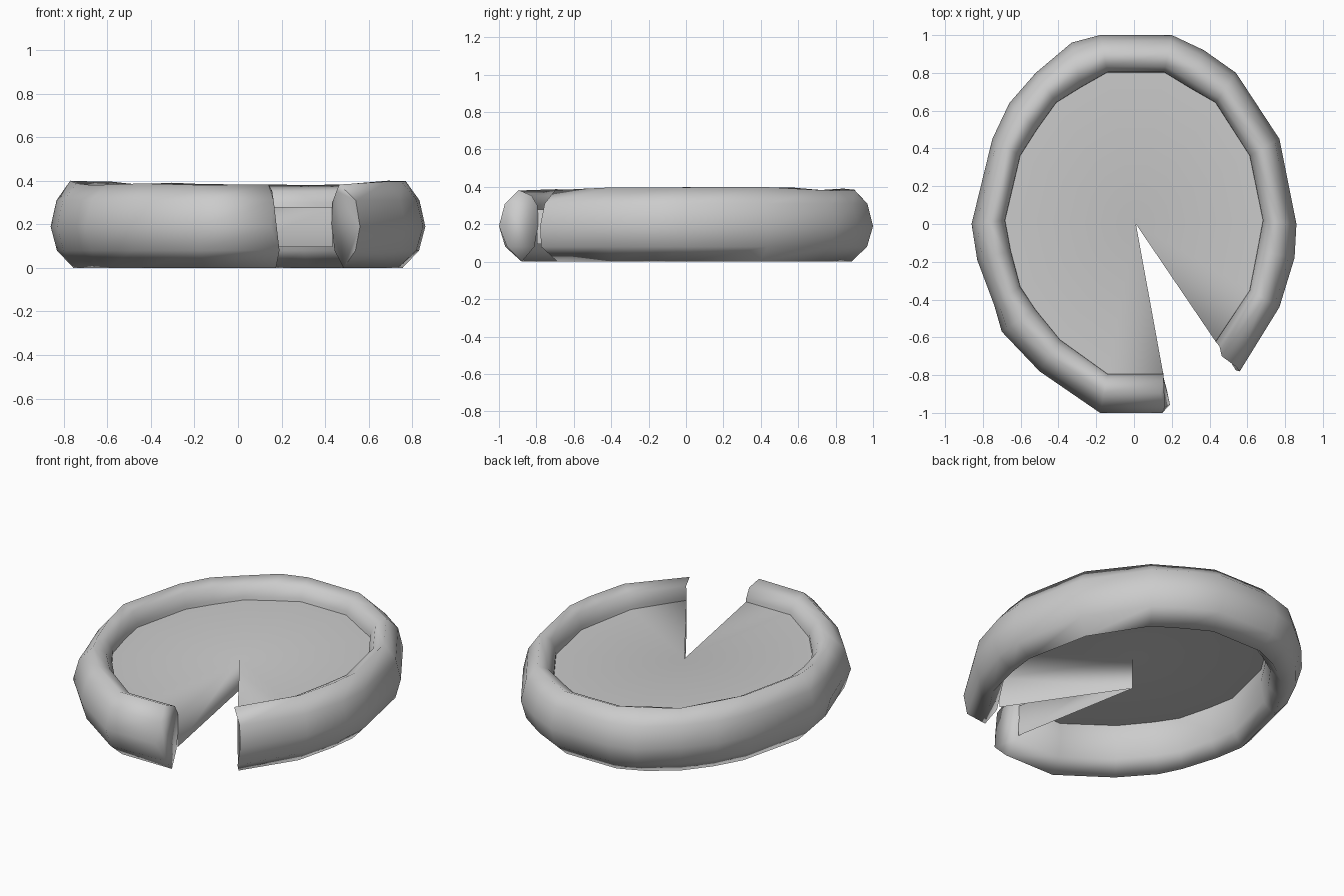
import bpy, bmesh, math, random

if "Cube" in bpy.data.objects:
    bpy.data.objects.remove(bpy.data.objects["Cube"])

random.seed(4)

# Plan stations, clockwise from the left side of the slot: inner x, y, outer x, y
STATIONS = [
    (0.155, -0.79, 0.165, -1.0), (-0.14, -0.79, -0.18, -1.0),
    (-0.39, -0.61, -0.50, -0.78), (-0.52, -0.45, -0.70, -0.57),
    (-0.60, -0.33, -0.74, -0.43), (-0.65, -0.14, -0.83, -0.19),
    (-0.68, 0.02, -0.86, 0.0), (-0.60, 0.36, -0.75, 0.45),
    (-0.51, 0.50, -0.66, 0.64), (-0.41, 0.64, -0.52, 0.80),
    (-0.28, 0.72, -0.33, 0.96), (-0.14, 0.80, -0.18, 1.0),
    (0.16, 0.80, 0.20, 1.0), (0.29, 0.72, 0.37, 0.92),
    (0.43, 0.64, 0.54, 0.80), (0.61, 0.36, 0.77, 0.45),
    (0.68, 0.02, 0.86, 0.0), (0.65, -0.14, 0.85, -0.18),
    (0.61, -0.35, 0.77, -0.44), (0.43, -0.62, 0.56, -0.78),
]
# Rim section: fraction from inner to outer edge, height
SECTION = [(0.5, 0.39), (0.85, 0.31), (1.0, 0.19), (0.84, 0.08),
           (0.42, 0.0), (0.1, 0.08), (0.0, 0.2), (0.02, 0.3), (0.17, 0.36)]


def finish(name, bm, angle):
    mesh = bpy.data.meshes.new(name)
    bm.to_mesh(mesh)
    bm.free()
    obj = bpy.data.objects.new(name, mesh)
    bpy.context.collection.objects.link(obj)
    bpy.ops.object.select_all(action='DESELECT')
    obj.select_set(True)
    bpy.context.view_layer.objects.active = obj
    bpy.ops.object.shade_smooth_by_angle(angle=math.radians(angle))
    return obj


# Puffy rim swept around the open loop, with a slightly uneven crest
bm = bmesh.new()
rings = []
for ix, iy, ox, oy in STATIONS:
    ring = []
    crest = random.uniform(-0.012, 0.012)
    for t, z in SECTION:
        dz = crest if z > 0.35 else 0.0
        ring.append(bm.verts.new((ix + (ox - ix) * t, iy + (oy - iy) * t, z + dz)))
    rings.append(ring)
n = len(SECTION)
for a, b in zip(rings, rings[1:]):
    for i in range(n):
        j = (i + 1) % n
        bm.faces.new((a[i], a[j], b[j], b[i]))
bm.faces.new(rings[0])
bm.faces.new(rings[-1])
# Uneven cut ends beside the slot
for i, dx, dy in ((0, -0.02, 0), (2, -0.015, 0), (3, 0.027, 0.01), (4, 0.015, 0)):
    rings[0][i].co.x += dx
    rings[0][i].co.y += dy
rings[-1][0].co.x -= 0.03
rings[-1][3].co.y -= 0.02
bmesh.ops.recalc_face_normals(bm, faces=bm.faces[:])
finish("rim", bm, 100)

# Flat filling sheet, open underneath, with a wedge slot
bm = bmesh.new()
outline = [(0.01, 0.0)] + [(s[0] + (s[2] - s[0]) * 0.03, s[1] + (s[3] - s[1]) * 0.03)
                           for s in STATIONS]
top = [bm.verts.new((x, y, 0.28)) for x, y in outline]
for i in range(1, len(top) - 1):
    bm.faces.new((top[0], top[i + 1], top[i]))
# Walls hanging down along both sides of the slot
low = {i: bm.verts.new((*outline[i], 0.095)) for i in (0, 1, len(top) - 1)}
last = len(top) - 1
bm.faces.new((top[0], top[1], low[1], low[0]))
bm.faces.new((top[last], top[0], low[0], low[last]))
bmesh.ops.recalc_face_normals(bm, faces=bm.faces[:])
if sum(f.normal.z for f in bm.faces) < 0:
    bmesh.ops.reverse_faces(bm, faces=bm.faces[:])
finish("filling", bm, 100)
